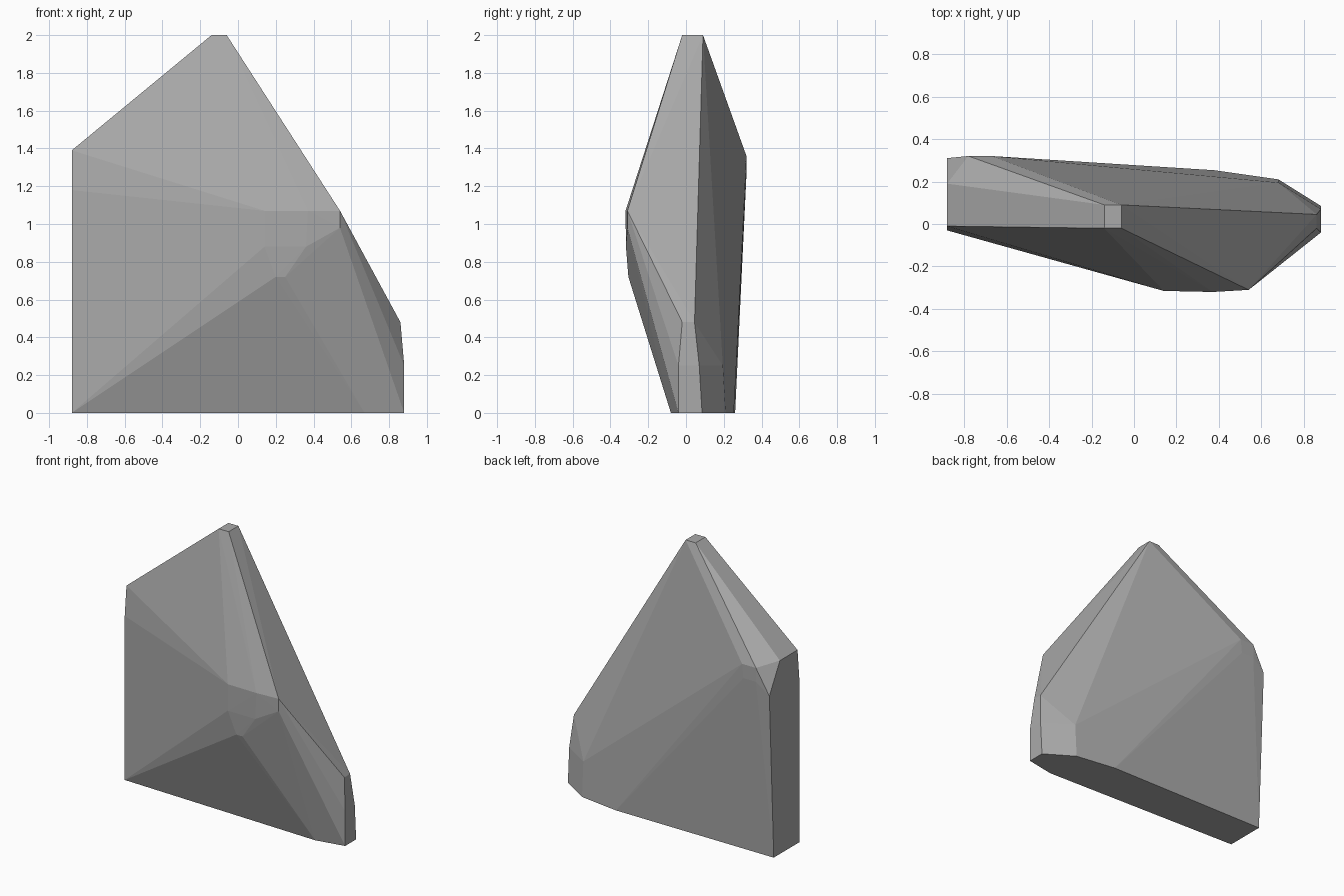
import bpy, bmesh, math

if "Cube" in bpy.data.objects:
    bpy.data.objects.remove(bpy.data.objects["Cube"])

# One chipped stone slab: flat cuts joined into a convex body
def ring(z, *xy):
    return [(x, y, z) for x, y in xy]

points = []
# flat base outline
points += ring(0, (-.88, -.03), (.67, -.08), (.88, -.04), (.88, .085),
               (.68, .21), (.38, .253), (-.88, .26))
# small tip
points += ring(2, (-.14, -.02), (-.06, -.02), (-.06, .09), (-.14, .09))
# flat left side
points += ring(1.39, (-.88, -.01), (-.88, .19))
points += ring(1.18, (-.88, -.03), (-.88, .31))
# right toe
points += ring(.48, (.86, -.02), (.86, .045))
points += ring(.25, (.88, -.04), (.88, .07), (.68, .195))
# back ridge
points += ring(1.36, (-.78, .32), (-.67, .32))
points += ring(1.26, (-.78, .32), (-.68, .32))
# front ridge
points += ring(1.07, (.14, -.315), (.37, -.32), (.54, -.31))
points += ring(.98, (.54, -.31))
points += ring(.88, (.14, -.315), (.36, -.318))
points += ring(.72, (.20, -.305), (.25, -.305))

bm = bmesh.new()
for p in points:
    bm.verts.new(p)
res = bmesh.ops.convex_hull(bm, input=bm.verts)
loose = [v for v in bm.verts if not v.link_faces]
bmesh.ops.delete(bm, geom=loose, context='VERTS')
bmesh.ops.dissolve_limit(bm, angle_limit=math.radians(0.5),
                         verts=bm.verts, edges=bm.edges)
bmesh.ops.recalc_face_normals(bm, faces=bm.faces)

mesh = bpy.data.meshes.new("stone_slab")
bm.to_mesh(mesh)
bm.free()
slab = bpy.data.objects.new("stone_slab", mesh)
bpy.context.collection.objects.link(slab)

# grey stone
grey = bpy.data.materials.new("stone_grey")
grey.diffuse_color = (.4, .4, .4, 1)
grey.use_nodes = True
grey.node_tree.nodes["Principled BSDF"].inputs["Base Color"].default_value = grey.diffuse_color
mesh.materials.append(grey)
